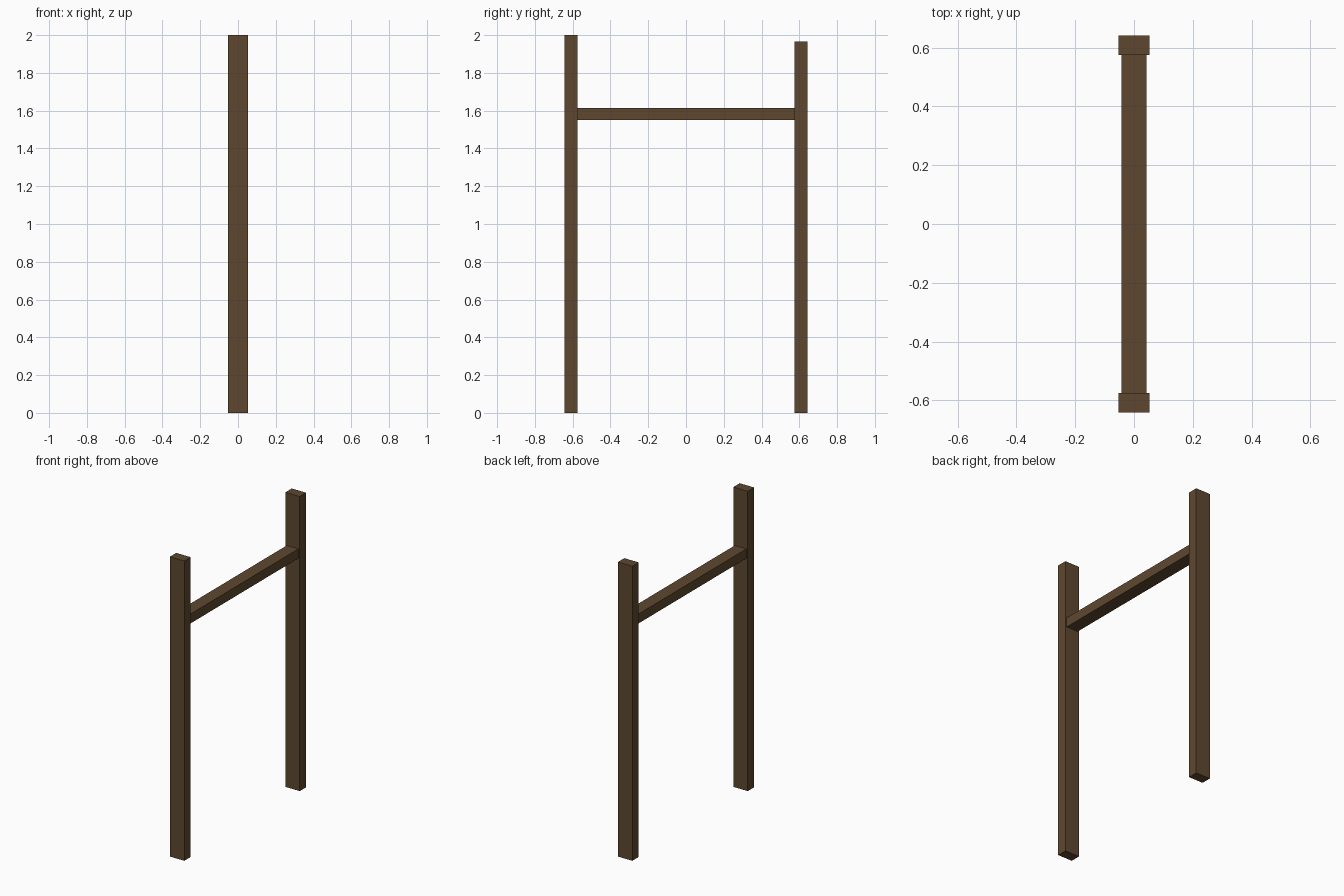
import bpy

if "Cube" in bpy.data.objects:
    bpy.data.objects.remove(bpy.data.objects["Cube"])

# Single dark wood colour
wood = bpy.data.materials.new("dark_wood")
wood.diffuse_color = (0.112, 0.064, 0.028, 1.0)
wood.use_nodes = True
wood.node_tree.nodes["Principled BSDF"].inputs["Base Color"].default_value = wood.diffuse_color


def box(name, lo, hi):
    """Axis-aligned box between two corners."""
    centre = [(a + b) / 2 for a, b in zip(lo, hi)]
    size = [b - a for a, b in zip(lo, hi)]
    bpy.ops.mesh.primitive_cube_add(size=1)
    ob = bpy.context.object
    ob.name = name
    for v in ob.data.vertices:
        v.co = [v.co[i] * size[i] + centre[i] for i in range(3)]
    ob.data.materials.append(wood)
    return ob


HALF_POST, INNER, OUTER = 0.053, 0.575, 0.642

# Two upright posts, the front one slightly taller
box("front_post", (-HALF_POST, -OUTER, 0), (HALF_POST, -INNER, 2.0))
box("back_post", (-HALF_POST, INNER, 0), (HALF_POST, OUTER, 1.965))

# Crossbar between the posts
box("crossbar", (-0.043, -INNER, 1.55), (0.043, INNER, 1.613))
